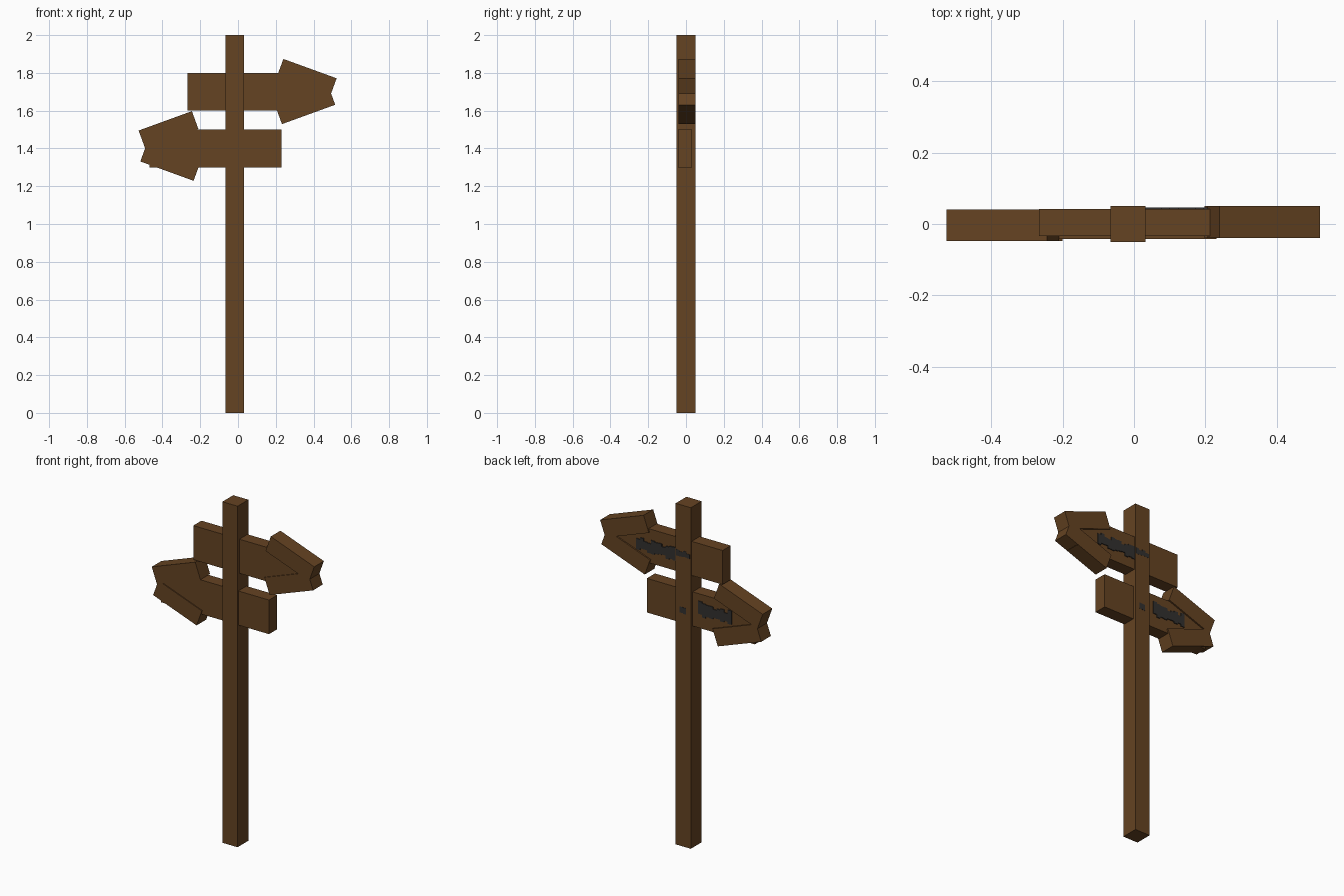
import bpy, bmesh, math, random
from mathutils import Matrix

if "Cube" in bpy.data.objects:
    bpy.data.objects.remove(bpy.data.objects["Cube"])

random.seed(4)


def material(name, rgb):
    m = bpy.data.materials.new(name)
    m.diffuse_color = (*rgb, 1)
    m.use_nodes = True
    m.node_tree.nodes["Principled BSDF"].inputs["Base Color"].default_value = m.diffuse_color
    return m


WOOD = material("brown_wood", (0.13, 0.056, 0.016))
PAINT = material("dark_grey_paint", (0.032, 0.030, 0.028))


def finish(name, bm, mat):
    bmesh.ops.recalc_face_normals(bm, faces=bm.faces)
    me = bpy.data.meshes.new(name)
    bm.to_mesh(me)
    bm.free()
    me.materials.append(mat)
    ob = bpy.data.objects.new(name, me)
    bpy.context.collection.objects.link(ob)
    return ob


def box(name, centre, size, tilt=0.0):
    """Box tilted about the y axis; positive tilt lowers the +x end."""
    bm = bmesh.new()
    bmesh.ops.create_cube(bm, size=1)
    m = (Matrix.Translation(centre) @ Matrix.Rotation(math.radians(tilt), 4, 'Y')
         @ Matrix.Diagonal((*size, 1)))
    bmesh.ops.transform(bm, matrix=m, verts=bm.verts)
    return finish(name, bm, WOOD)


def smear(name, x0, x1, z0, z1, y, thick, steps):
    """Ragged brush mark, a thin plate on a back face."""
    bm = bmesh.new()
    h = z1 - z0
    for i in range(steps):
        a, b = (x0 + (x1 - x0) * (i + k) / steps for k in (0, 1))
        lo = z0 + h * random.uniform(0, 0.25)
        hi = z1 - h * random.uniform(0, 0.3)
        f = bm.faces.new([bm.verts.new((x, y, z))
                          for x, z in ((a, lo), (b, lo), (b, hi), (a, hi))])
        r = bmesh.ops.extrude_face_region(bm, geom=[f])
        for v in r["geom"]:
            if isinstance(v, bmesh.types.BMVert):
                v.co.y += thick
    return finish(name, bm, PAINT)


# Post
box("post", (-0.017, 0, 1), (0.098, 0.1, 2))

# Sign planks
box("upper_plank", (0.083, 0.0045, 1.7), (0.7, 0.075, 0.2))
box("lower_plank", (-0.119, -0.005, 1.4), (0.7, 0.075, 0.2))

# Arrow heads: two tilted boards on each plank
for name, x, y, z, tilt in (
        ("upper_arrow_top", 0.364, 0.0055, 1.7755, 20),
        ("upper_arrow_bottom", 0.3565, 0.0055, 1.627, -20),
        ("lower_arrow_top", -0.368, -0.0035, 1.499, -20),
        ("lower_arrow_bottom", -0.359, -0.0035, 1.327, 20)):
    box(name, (x, y, z), (0.3, 0.089, 0.1), tilt)

# Worn paint marks on the back
smear("upper_paint", 0.03, 0.29, 1.655, 1.74, 0.042, 0.005, 11)
smear("upper_paint_on_post", -0.06, 0.03, 1.69, 1.735, 0.05, 0.001, 4)
smear("lower_paint", -0.32, -0.105, 1.365, 1.46, 0.0325, 0.005, 9)
smear("lower_paint_on_post", -0.035, 0.005, 1.365, 1.41, 0.05, 0.001, 2)
